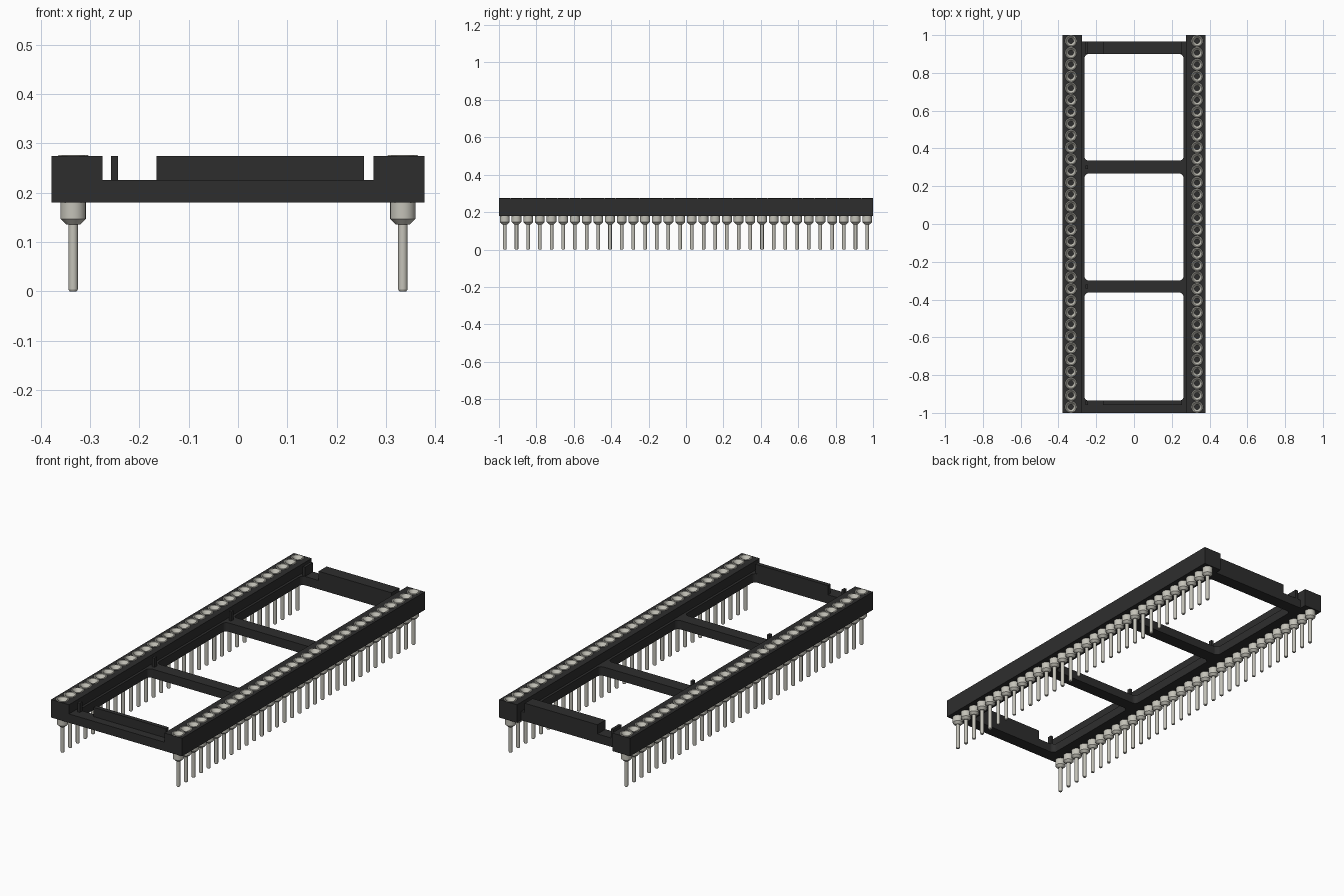
import bpy, bmesh, math

cube = bpy.data.objects.get("Cube")
if cube:
    bpy.data.objects.remove(cube, do_unlink=True)


def material(name, color):
    m = bpy.data.materials.new(name)
    m.diffuse_color = color
    m.use_nodes = True
    m.node_tree.nodes["Principled BSDF"].inputs["Base Color"].default_value = color
    return m


BLACK = material("black plastic", (0.027, 0.027, 0.027, 1))
METAL = material("pale metal", (0.55, 0.54, 0.48, 1))

PINS, PITCH, ROW_X = 32, 0.0625, 0.334
Z0, Z_MID, Z_TOP = 0.18, 0.226, 0.274


def add_object(name, mesh, mat=None):
    obj = bpy.data.objects.new(name, mesh)
    bpy.context.collection.objects.link(obj)
    if mat:
        mesh.materials.append(mat)
    return obj


def rounded_rect(x0, x1, y0, y1, r, steps=5):
    pts = []
    corners = [(x1 - r, y1 - r), (x0 + r, y1 - r), (x0 + r, y0 + r), (x1 - r, y0 + r)]
    for q, (cx, cy) in enumerate(corners):
        for i in range(steps + 1):
            a = math.pi / 2 * (q + i / steps)
            pts.append((cx + r * math.cos(a), cy + r * math.sin(a)))
    return pts


def circle(cx, cy, r, n=20):
    return [(cx + r * math.cos(2 * math.pi * i / n), cy + r * math.sin(2 * math.pi * i / n))
            for i in range(n)]


def slab(name, outlines, z0, z1):
    """Extrude a flat outline with holes between two heights."""
    curve = bpy.data.curves.new(name, 'CURVE')
    curve.dimensions = '2D'
    curve.fill_mode = 'BOTH'
    curve.extrude = (z1 - z0) / 2
    for pts in outlines:
        s = curve.splines.new('POLY')
        s.points.add(len(pts) - 1)
        for p, (x, y) in zip(s.points, pts):
            p.co = (x, y, 0, 1)
        s.use_cyclic_u = True
    temp = bpy.data.objects.new(name + "_curve", curve)
    bpy.context.collection.objects.link(temp)
    bpy.context.view_layer.update()
    dg = bpy.context.evaluated_depsgraph_get()
    mesh = bpy.data.meshes.new_from_object(temp.evaluated_get(dg))
    bpy.data.objects.remove(temp, do_unlink=True)
    bm = bmesh.new()
    bm.from_mesh(mesh)
    bmesh.ops.remove_doubles(bm, verts=bm.verts, dist=1e-5)
    bmesh.ops.recalc_face_normals(bm, faces=bm.faces)
    for f in bm.faces:
        f.smooth = False
        f.material_index = 0
    bm.to_mesh(mesh)
    bm.free()
    mesh.materials.clear()
    obj = add_object(name, mesh, BLACK)
    obj.location.z = (z0 + z1) / 2
    return obj


def box(name, x0, x1, y0, y1, z0, z1):
    return slab(name, [[(x0, y0), (x1, y0), (x1, y1), (x0, y1)]], z0, z1)


pin_ys = [(i - (PINS - 1) / 2) * PITCH for i in range(PINS)]

# Lower frame: outer edge notched at the back, three rounded openings
outer = [(-0.378, -1), (0.378, -1), (0.378, 1), (0.275, 1),
         (0.275, 0.965), (-0.275, 0.965), (-0.275, 1), (-0.378, 1)]
openings = [rounded_rect(-0.262, 0.262, a, b, 0.022)
            for a, b in ((-0.935, -0.363), (-0.299, 0.267), (0.335, 0.90))]
slab("lower_frame", [outer] + openings, Z0, Z_MID)

# Upper side rails with a row of sockets each
for side, sx in (("left", 1), ("right", -1)):
    xa, xb = sorted((sx * 0.275, sx * 0.378))
    rail = [(xa, -1), (xb, -1), (xb, 1), (xa, 1)]
    slab(side + "_rail", [rail] + [circle(sx * ROW_X, y, 0.027) for y in pin_ys], Z_MID, Z_TOP)

# Raised end walls and the small posts beside their notch
box("front_wall", -0.165, 0.255, -0.957, -0.935, Z_MID, Z_TOP)
box("back_wall", -0.165, 0.255, 0.90, 0.965, Z_MID, Z_TOP)
for name, y0, y1 in (("front", -0.957, -0.935), ("front_middle", -0.341, -0.321),
                     ("back_middle", 0.291, 0.311), ("back", 0.90, 0.965)):
    box(name + "_post", -0.257, -0.243, y0, y1, Z_MID, Z_TOP)

# Turned contact pin: thin leg, thick barrel, funnel mouth
profile = [(0, 0), (0.007, 0), (0.0095, 0.004), (0.0095, 0.135), (0.014, 0.135),
           (0.026, 0.147), (0.026, 0.272), (0.031, 0.2745), (0.029, 0.2765),
           (0.025, 0.2765), (0.013, 0.258), (0.013, 0.225), (0, 0.225)]
bm = bmesh.new()
verts = [bm.verts.new((r, 0, z)) for r, z in profile]
edges = [bm.edges.new(pair) for pair in zip(verts, verts[1:])]
bmesh.ops.spin(bm, geom=verts + edges, cent=(0, 0, 0), axis=(0, 0, 1),
               angle=2 * math.pi, steps=20, use_duplicate=False)
bmesh.ops.remove_doubles(bm, verts=bm.verts, dist=1e-5)
bmesh.ops.recalc_face_normals(bm, faces=bm.faces)
for f in bm.faces:
    f.smooth = True
for e in bm.edges:
    if len(e.link_faces) == 2 and e.calc_face_angle() > math.radians(30):
        e.smooth = False
pin_mesh = bpy.data.meshes.new("contact_pin")
bm.to_mesh(pin_mesh)
bm.free()
pin_mesh.materials.append(METAL)

for side, sx in (("left", 1), ("right", -1)):
    for i, y in enumerate(pin_ys):
        pin = add_object(f"{side}_pin_{i + 1}", pin_mesh)
        pin.location = (sx * ROW_X, y, 0)
